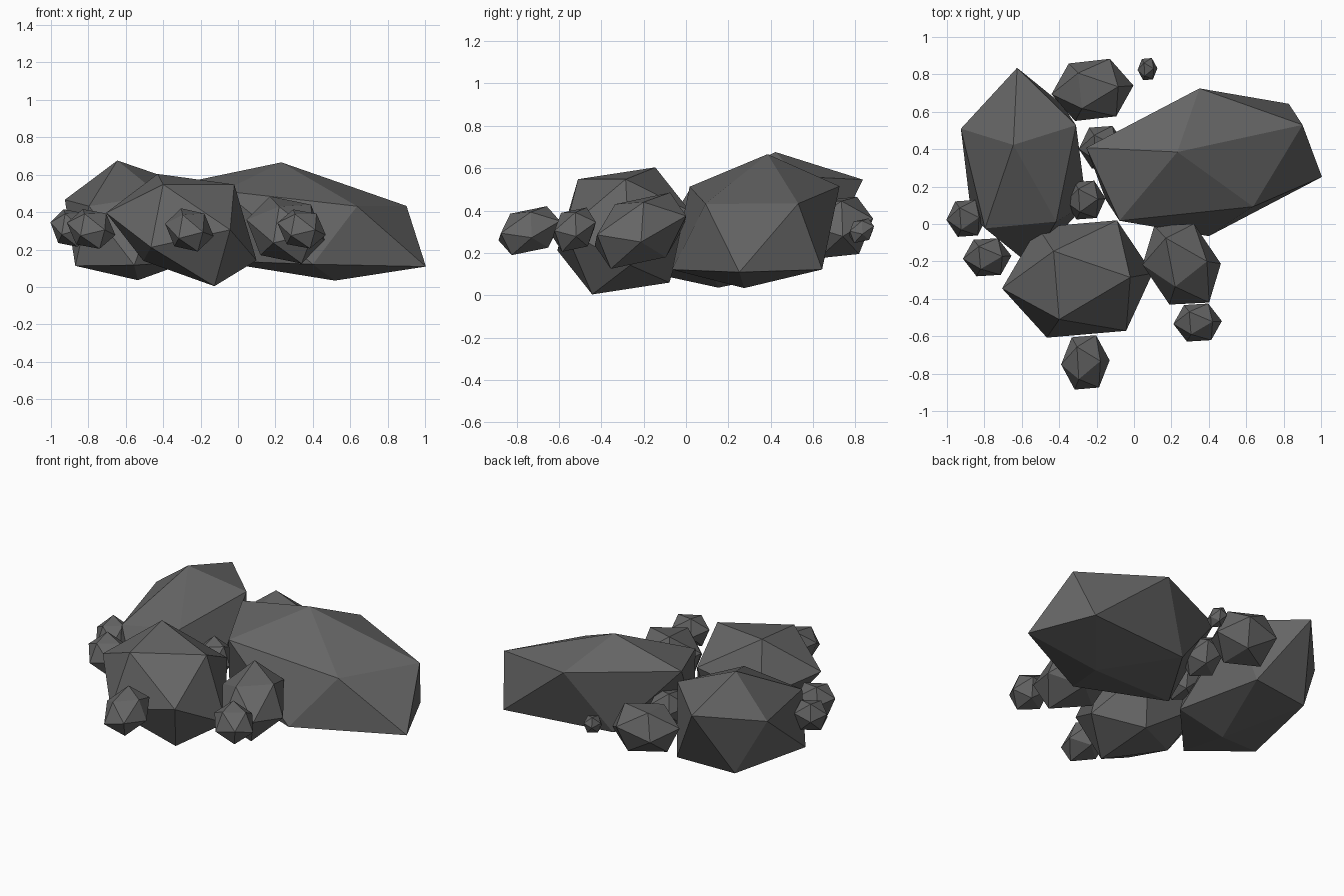
import bpy, bmesh, math
from mathutils import Vector

if "Cube" in bpy.data.objects:
    bpy.data.objects.remove(bpy.data.objects["Cube"])

stone = bpy.data.materials.new("dark grey stone")
stone.diffuse_color = (0.13, 0.13, 0.13, 1)
stone.use_nodes = True
stone.node_tree.nodes["Principled BSDF"].inputs["Base Color"].default_value = stone.diffuse_color
K = (math.sqrt(5) - 1) / 2


def rock(name, centre, p, q, r, floor=None, nudge={}):
    """Stretched icosahedron from its centre and the offsets of one face's corners.
    floor: height its lower ring is flattened towards; nudge: shifts of single corners."""
    c, p, q, r = Vector(centre), Vector(p), Vector(q), Vector(r)
    axes = [p, q, r, K * (p + q) - r, K * (p + r) - q, K * (q + r) - p]
    points = [c + s * a for a in axes for s in (1, -1)]
    bm = bmesh.new()
    for i, v in enumerate(points):
        if floor and floor < v.z < c.z:
            v.z += 0.75 * (floor - v.z)
        bm.verts.new(v + Vector(nudge.get(i, (0, 0, 0))))
    bmesh.ops.convex_hull(bm, input=bm.verts[:])
    bmesh.ops.recalc_face_normals(bm, faces=bm.faces[:])
    mesh = bpy.data.meshes.new(name)
    bm.to_mesh(mesh)
    bm.free()
    mesh.materials.append(stone)
    ob = bpy.data.objects.new(name, mesh)
    bpy.context.collection.objects.link(ob)


def pebble(name, centre, rx, ry, rz):
    """Small rock with one face up, leaning slightly, from its half extents."""
    corners = []
    for i in range(3):
        a = math.radians(120 * i + 4)
        x, y = K * rx * math.cos(a), K * ry / 0.866 * math.sin(a)
        corners.append((x, y, rz * 0.9 + 0.2 * y - 0.1 * x))
    rock(name, centre, *corners)


# Big boulders
rock("right_boulder", (.375, .33, .35), (-.143, .055, .316), (-.025, .395, .165), (.526, .2, .083),
     floor=.1)
back = (0, .04, 0)
rock("left_boulder", (-.59, .288, .356), (-.055, .135, .32), (-.035, .547, .19), (.28, .24, .205),
     floor=.1, nudge={3: back, 6: back, 8: back, 11: back})
rock("front_boulder", (-.278, -.294, .304), (-.152, .149, .3), (-.122, -.216, .244), (.258, .009, .244),
     nudge={5: (.03, 0, .08), 7: (-.05, -.02, -.07)})

# Medium rocks
rock("front_right_rock", (.255, -.215, .305), (-.085, .14, .18), (.135, .015, .135), (-.035, -.12, .125))
rock("back_rock", (-.222, .717, .32), (-.077, .09, .145), (.137, .017, .125), (-.056, -.1, .125))

# Pebbles
for i, (c, size) in enumerate([
    ((-.17, .41, .32), (.125, .11, .11)),
    ((-.26, .128, .31), (.108, .1, .1)),
    ((-.895, .03, .315), (.108, .095, .095)),
    ((-.785, -.178, .31), (.13, .098, .1)),
    ((.34, -.527, .31), (.13, .098, .098)),
    ((-.26, -.74, .305), (.13, .14, .105)),
    ((.072, .828, .305), (.053, .057, .055)),
]):
    pebble(f"pebble_{i + 1}", c, *size)
